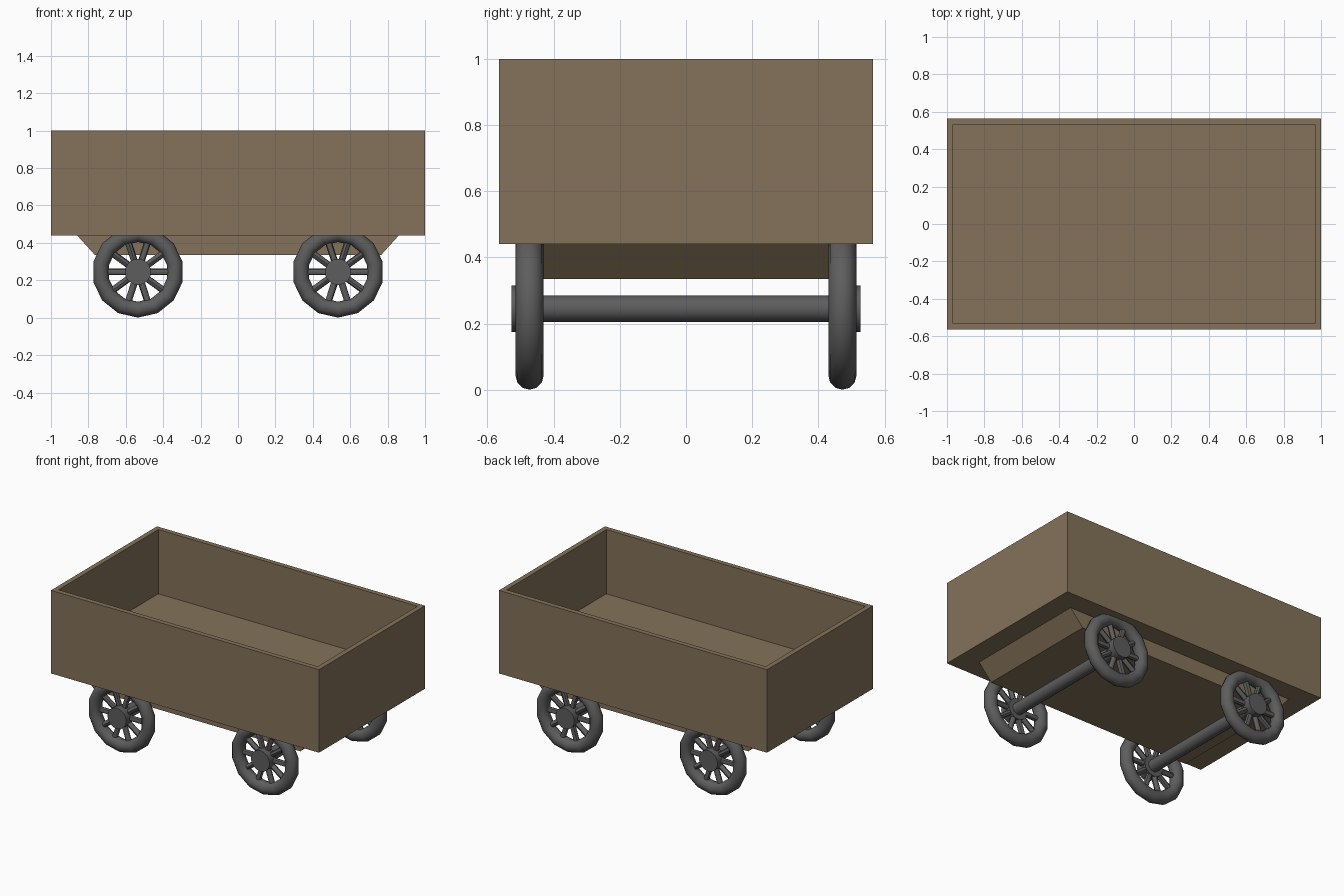
import bpy, bmesh
from math import pi, sin, cos
from mathutils import Matrix, Vector

cube = bpy.data.objects.get("Cube")
if cube:
    bpy.data.objects.remove(cube, do_unlink=True)


def material(name, color):
    mat = bpy.data.materials.new(name)
    mat.use_nodes = True
    mat.diffuse_color = color
    mat.node_tree.nodes["Principled BSDF"].inputs["Base Color"].default_value = color
    return mat


wood = material("wood", (0.23, 0.17, 0.10, 1))
iron = material("dark_iron", (0.11, 0.11, 0.11, 1))


def finish(bm, name, mat, smooth=False):
    bmesh.ops.recalc_face_normals(bm, faces=bm.faces)
    mesh = bpy.data.meshes.new(name)
    bm.to_mesh(mesh)
    bm.free()
    mesh.materials.append(mat)
    obj = bpy.data.objects.new(name, mesh)
    bpy.context.collection.objects.link(obj)
    if smooth:
        bpy.ops.object.select_all(action="DESELECT")
        obj.select_set(True)
        bpy.context.view_layer.objects.active = obj
        bpy.ops.object.shade_smooth_by_angle(angle=pi / 4)
    return obj


def rod(bm, start, end, radius, sides):
    start, end = Vector(start), Vector(end)
    axis = end - start
    turn = axis.to_track_quat("Z", "Y").to_matrix().to_4x4()
    bmesh.ops.create_cone(bm, cap_ends=True, segments=sides, radius1=radius, radius2=radius,
                          depth=axis.length, matrix=Matrix.Translation((start + end) / 2) @ turn)


# Open box: a block whose top is inset and pushed down
BOTTOM, FLOOR, TOP = 0.44, 0.567, 1.0
bm = bmesh.new()
bmesh.ops.create_cube(bm, size=1, matrix=Matrix.Translation((0, 0, (BOTTOM + TOP) / 2))
                      @ Matrix.Diagonal((2, 1.13, TOP - BOTTOM, 1)))
lid = max(bm.faces, key=lambda f: f.calc_center_median().z)
bmesh.ops.inset_region(bm, faces=[lid], thickness=0.047)
well = bmesh.ops.extrude_discrete_faces(bm, faces=[lid])["faces"][0]
for v in well.verts:
    v.co.z = FLOOR
finish(bm, "wagon_box", wood)

# Chassis: tapered profile extruded across the wagon
bm = bmesh.new()
profile = [(-0.86, 0.44), (-0.765, 0.335), (0.765, 0.335), (0.86, 0.44)]
face = bm.faces.new([bm.verts.new((x, -0.43, z)) for x, z in profile])
side = bmesh.ops.extrude_face_region(bm, geom=[face])["geom"]
bmesh.ops.translate(bm, vec=(0, 0.86, 0), verts=[g for g in side if isinstance(g, bmesh.types.BMVert)])
finish(bm, "chassis", wood)

# Wheels and axles
HUB_Z, AXLE_X, WHEEL_Y = 0.245, 0.535, 0.4725
RING, TUBE, STEPS, TUBE_STEPS, SPOKES = 0.202, 0.0425, 14, 12, 10


def make_wheel(name, x, y, out):
    # Rim
    bm = bmesh.new()
    rows = []
    for i in range(STEPS):
        a = 2 * pi * i / STEPS - pi / 2
        row = []
        for j in range(TUBE_STEPS):
            b = 2 * pi * j / TUBE_STEPS
            r = RING + TUBE * cos(b)
            row.append(bm.verts.new((x + r * cos(a), y + TUBE * sin(b), HUB_Z + r * sin(a))))
        rows.append(row)
    for i in range(STEPS):
        near, far = rows[i], rows[(i + 1) % STEPS]
        for j in range(TUBE_STEPS):
            k = (j + 1) % TUBE_STEPS
            bm.faces.new((near[j], far[j], far[k], near[k]))
    finish(bm, name + "_rim", iron, True)

    # Spokes
    bm = bmesh.new()
    for i in range(SPOKES):
        a = 2 * pi * i / SPOKES
        rod(bm, (x, y, HUB_Z), (x + RING * cos(a), y, HUB_Z + RING * sin(a)), 0.018, 8)
    finish(bm, name + "_spokes", iron, True)

    # Hub
    bm = bmesh.new()
    rod(bm, (x, y - out * 0.02, HUB_Z), (x, y + out * 0.0545, HUB_Z), 0.07, 16)
    finish(bm, name + "_hub", iron, True)


for end, sx in (("right", -1), ("left", 1)):
    for place, sy in (("front", -1), ("back", 1)):
        make_wheel(f"{place}_{end}_wheel", sx * AXLE_X, sy * WHEEL_Y, sy)
    bm = bmesh.new()
    rod(bm, (sx * AXLE_X, -WHEEL_Y, HUB_Z), (sx * AXLE_X, WHEEL_Y, HUB_Z), 0.04, 16)
    finish(bm, end + "_axle", iron, True)
